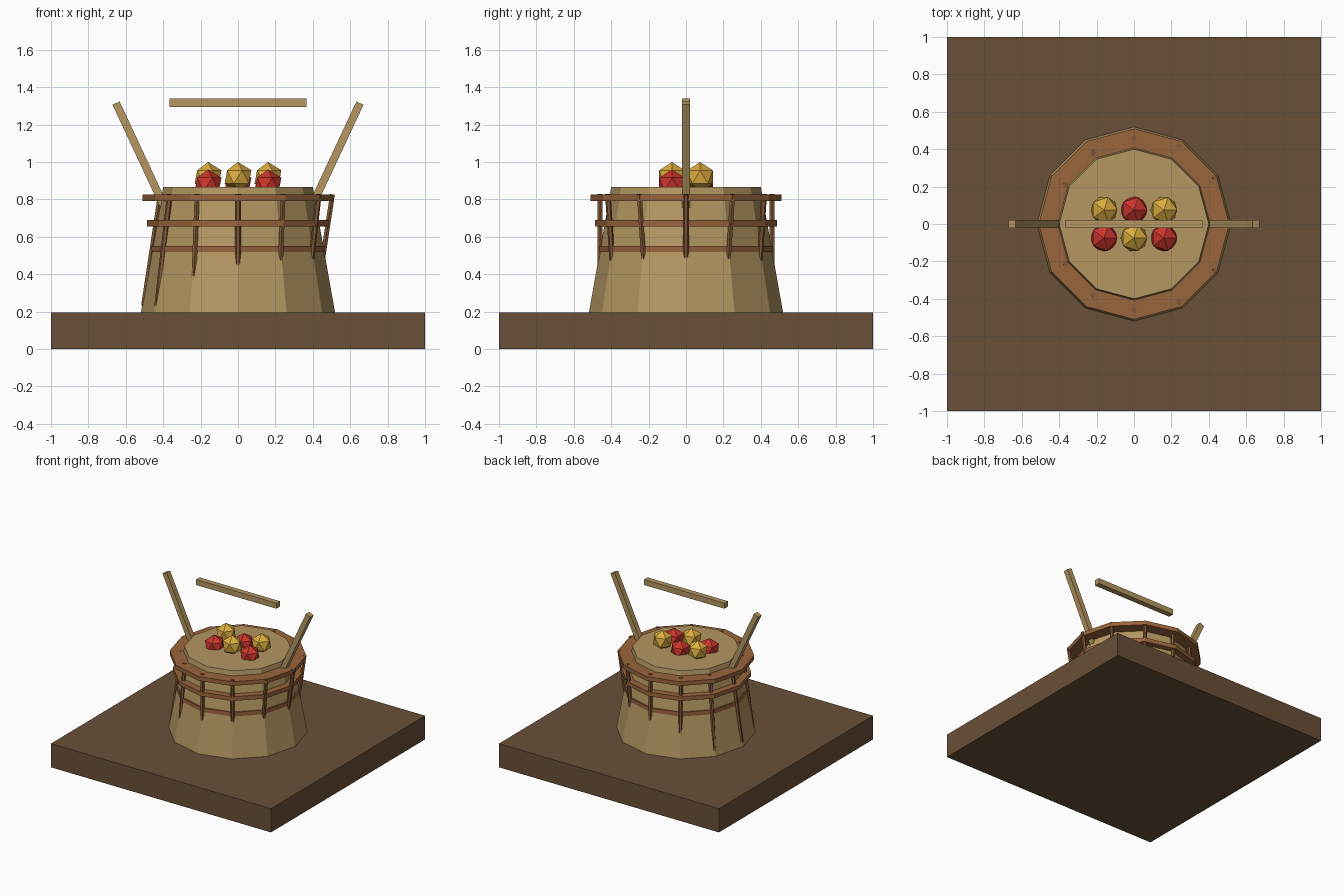
import bpy
from math import cos, sin, pi, radians

if "Cube" in bpy.data.objects:
    bpy.data.objects.remove(bpy.data.objects["Cube"])


def material(name, rgb):
    m = bpy.data.materials.new(name)
    m.diffuse_color = (*rgb, 1)
    m.use_nodes = True
    m.node_tree.nodes["Principled BSDF"].inputs["Base Color"].default_value = m.diffuse_color
    return m


SOIL = material("dark_wood", (0.14, 0.08, 0.04))
TAN = material("tan_wicker", (0.46, 0.31, 0.12))
BAND = material("brown_band", (0.32, 0.13, 0.045))
STAKE = material("brown_stake", (0.23, 0.10, 0.038))
RED = material("red_fruit", (0.60, 0.035, 0.025))
GOLD = material("gold_fruit", (0.72, 0.42, 0.05))


def finish(name, mat):
    ob = bpy.context.object
    ob.name = name
    ob.data.materials.append(mat)
    return ob


def box(name, loc, size, mat, rot=(0, 0, 0)):
    bpy.ops.mesh.primitive_cube_add(size=1, location=loc, rotation=rot)
    bpy.context.object.scale = size
    return finish(name, mat)


def frustum(name, r1, r2, z1, z2, mat):
    bpy.ops.mesh.primitive_cone_add(vertices=12, radius1=r1, radius2=r2,
                                    depth=z2 - z1, location=(0, 0, (z1 + z2) / 2))
    return finish(name, mat)


# Ground slab and tapered basket body
box("base_slab", (0, 0, 0.0975), (2, 2, 0.195), SOIL)
frustum("basket_body", 0.52, 0.40, 0.19, 0.865, TAN)

# Flat hoops around the body
for i, (r, z) in enumerate([(0.465, 0.535), (0.487, 0.673), (0.51, 0.808)]):
    frustum(f"hoop_{i + 1}", r, r, z - 0.017, z + 0.017, BAND)

# Upright stakes, leaning along their own radius
for i in range(12):
    a = 2 * pi * i / 12
    bpy.ops.mesh.primitive_cylinder_add(
        vertices=6, radius=0.015, depth=0.6,
        location=(0.46 * cos(a), 0.46 * sin(a), 0.53),
        rotation=(0, 0.15 * cos(a), a))
    finish(f"stake_{i + 1}", STAKE)

# Handle: two slanted posts and a top bar
TILT = radians(25)
for side, s in (("left", -1), ("right", 1)):
    length = 0.7
    top_x, top_z = 0.652, 1.315
    box(f"handle_post_{side}",
        (s * (top_x - sin(TILT) * length / 2), 0, top_z - cos(TILT) * length / 2),
        (0.042, 0.045, length), TAN, (0, s * TILT, 0))
box("handle_bar", (0, 0, 1.317), (0.73, 0.045, 0.045), TAN)

# Fruit in two alternating rows
for row, y in enumerate((-0.075, 0.075)):
    for col, x in enumerate((-0.16, 0, 0.16)):
        gold = (row + col) % 2
        bpy.ops.mesh.primitive_ico_sphere_add(
            subdivisions=1, radius=0.08, location=(x, y, 0.92 if gold else 0.88))
        finish(f"fruit_{row * 3 + col + 1}", GOLD if gold else RED)
